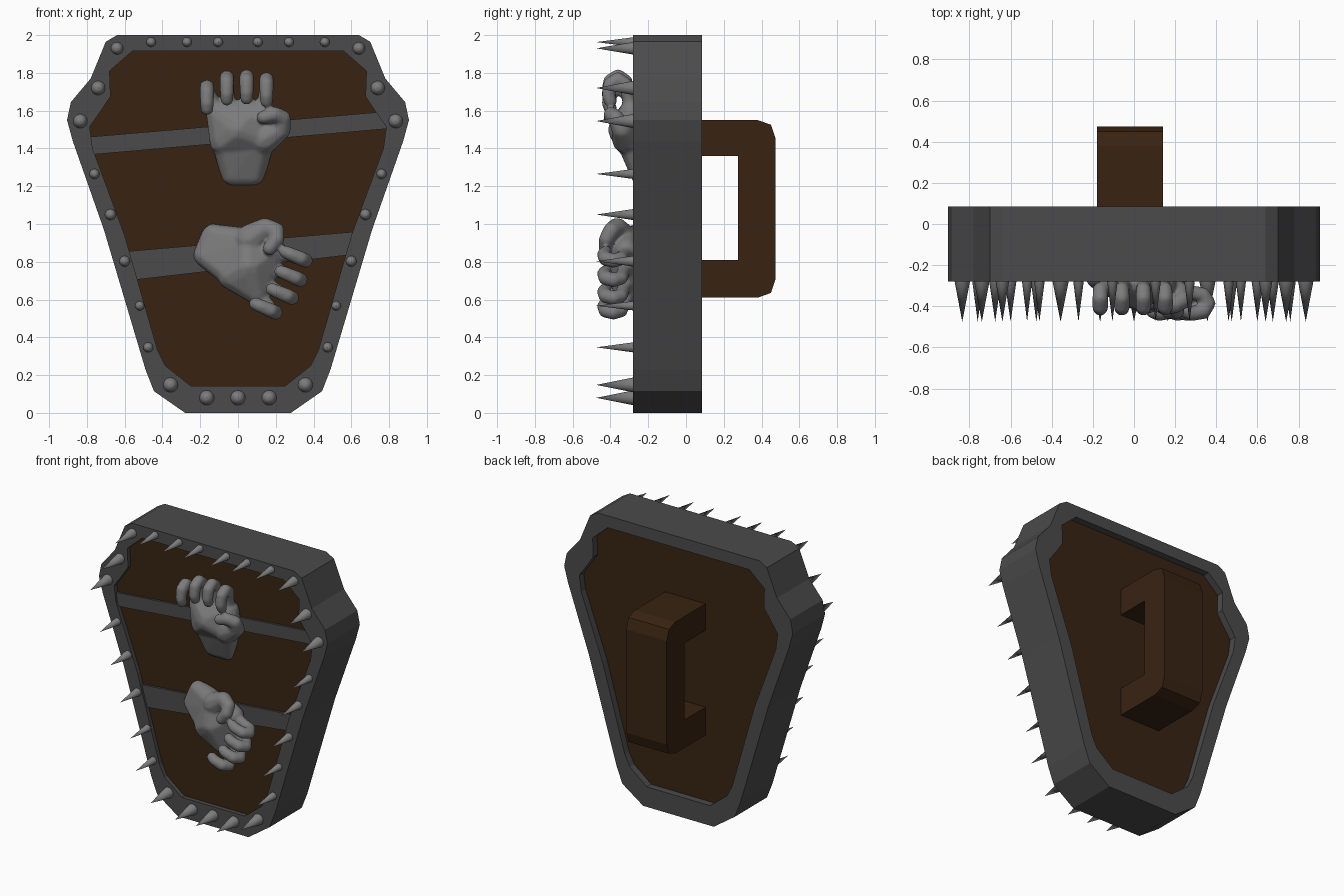
import bpy, bmesh, math
from mathutils import Vector, Matrix

if "Cube" in bpy.data.objects:
    bpy.data.objects.remove(bpy.data.objects["Cube"])


def material(name, rgb):
    m = bpy.data.materials.new(name)
    m.diffuse_color = (*rgb, 1)
    m.use_nodes = True
    m.node_tree.nodes["Principled BSDF"].inputs["Base Color"].default_value = m.diffuse_color
    return m


WOOD = material("dark_wood", (0.04, 0.017, 0.006))
IRON = material("dark_iron", (0.07, 0.07, 0.07))
STEEL = material("steel", (0.2, 0.2, 0.2))


def finish(bm, name, mat):
    bmesh.ops.recalc_face_normals(bm, faces=bm.faces)
    me = bpy.data.meshes.new(name)
    bm.to_mesh(me)
    bm.free()
    ob = bpy.data.objects.new(name, me)
    bpy.context.collection.objects.link(ob)
    me.materials.append(mat)
    return ob


def prism(name, ring, offset, mat):
    """Solid from a flat ring of 3D points pushed along offset."""
    bm = bmesh.new()
    a = [bm.verts.new(p) for p in ring]
    b = [bm.verts.new(Vector(p) + Vector(offset)) for p in ring]
    bm.faces.new(a)
    bm.faces.new(b[::-1])
    n = len(ring)
    for i in range(n):
        j = (i + 1) % n
        bm.faces.new((a[i], b[i], b[j], a[j]))
    return finish(bm, name, mat)


def mirrored(half):
    return half + [(-x, z) for x, z in reversed(half)]


# outlines of the shield, right half from top to bottom
OUTER = mirrored([(.64, 2), (.70, 1.965), (.78, 1.77), (.885, 1.645), (.905, 1.55),
                  (.875, 1.44), (.71, .97), (.49, .23), (.445, .115), (.28, 0)])
INNER = mirrored([(.56, 1.915), (.68, 1.81), (.675, 1.675), (.73, 1.593), (.785, 1.515),
                  (.77, 1.40), (.60, .94), (.425, .33), (.385, .25), (.25, .143)])
FRONT, BACK = -0.28, 0.085

# rim
bm = bmesh.new()
loops = [[bm.verts.new((x, y, z)) for x, z in ring]
         for ring, y in ((OUTER, FRONT), (OUTER, BACK), (INNER, BACK), (INNER, FRONT))]
n = len(OUTER)
for k in range(4):
    p, q = loops[k], loops[(k + 1) % 4]
    for i in range(n):
        j = (i + 1) % n
        bm.faces.new((p[i], p[j], q[j], q[i]))
finish(bm, "shield_rim", IRON)

# wooden panel, its edge tucked slightly into the rim
prism("wood_panel", [(x * 1.01, -0.25, 1 + (z - 1) * 1.01) for x, z in INNER],
      (0, 0.285, 0), WOOD)

# slanted iron bands
for name, pts in (("upper_band", [(-.80, 1.46), (-.80, 1.365), (.80, 1.505), (.80, 1.597)]),
                  ("lower_band", [(-.59, .855), (-.54, .705), (.58, .835), (.63, .96)])):
    prism(name, [(x, -0.265, z) for x, z in pts], (0, 0.05, 0), IRON)

# back handle
HANDLE = [(.02, 1.55), (.38, 1.55), (.45, 1.525), (.475, 1.45), (.475, .71), (.45, .635),
          (.38, .61), (.02, .61), (.02, .81), (.275, .81), (.275, 1.36), (.02, 1.36)]
prism("handle", [(-.18, y, z) for y, z in HANDLE], (.32, 0, 0), WOOD)

# spikes around the rim: x, z, base radius
SPIKES = [(.64, 1.93, .036), (.46, 1.963, .028), (.27, 1.963, .028), (.105, 1.963, .028),
          (.74, 1.72, .041), (.835, 1.545, .041), (.76, 1.265, .029), (.675, 1.05, .032),
          (.60, .803, .031), (.52, .567, .027), (.475, .347, .029), (.357, .148, .043),
          (.165, .08, .043), (0, .08, .043)]
bm = bmesh.new()
for x, z, r in SPIKES:
    for s in ((1, -1) if x else (1,)):
        bmesh.ops.create_cone(
            bm, cap_ends=True, segments=20, radius1=r, radius2=0, depth=0.215,
            matrix=Matrix.Translation((s * x, -0.3675, z)) @ Matrix.Rotation(math.pi / 2, 4, 'X'))
spikes = finish(bm, "rim_spikes", STEEL)


def ball(bm, p, r):
    return bmesh.ops.create_icosphere(bm, subdivisions=2, radius=r,
                                      matrix=Matrix.Translation(p))["verts"]


def chain(bm, pts):
    """Tapered tube of hulled balls through (x, y, z, radius) points."""
    for a, b in zip(pts, pts[1:]):
        hull(bm, [a, b])


def hull(bm, balls):
    part = bmesh.new()
    for x, y, z, r in balls:
        ball(part, (x, y, z), r)
    res = bmesh.ops.convex_hull(part, input=part.verts)
    loose = {e for e in res["geom_interior"] if isinstance(e, bmesh.types.BMVert)}
    bmesh.ops.delete(part, geom=list(loose), context='VERTS')
    tmp = bpy.data.meshes.new("tmp")
    part.to_mesh(tmp)
    part.free()
    bm.from_mesh(tmp)
    bpy.data.meshes.remove(tmp)


def hand(name, location, angle, flip):
    bm = bmesh.new()
    # palm and wrist
    hull(bm, [(-.055, -.23, -.235, .065), (.055, -.23, -.235, .065), (-.06, -.26, -.10, .07),
              (.06, -.26, -.10, .07), (-.10, -.29, -.04, .075), (.09, -.29, -.05, .085)])
    hull(bm, [(-.10, -.29, -.06, .08), (.10, -.29, -.05, .09), (-.13, -.29, .09, .068),
              (.11, -.29, .09, .066), (-.02, -.325, 0, .09)])
    # thumb curling in over the palm
    chain(bm, [(.11, -.31, -.05, .085), (.20, -.34, .0, .055), (.21, -.37, .06, .045),
               (.17, -.395, .08, .042), (.11, -.40, .065, .038)])
    # fingers: base x, tip x, top height
    for bx, tx, top in ((-.145, -.19, .22), (-.07, -.085, .27), (.02, .02, .275), (.105, .125, .26)):
        mx = (bx + tx) / 2
        chain(bm, [(bx, -.29, .10, .046), (mx, -.305, .17, .036), (tx, -.32, top - .02, .038),
                   (tx, -.36, top + .005, .04), (tx, -.40, top - .02, .04),
                   (tx, -.41, top - .08, .037), (tx, -.40, top - .11, .035)])
    ob = finish(bm, name, STEEL)
    m = Matrix.Translation(location) @ Matrix.Rotation(angle, 4, 'Y')
    if flip:
        m = m @ Matrix.Diagonal((-1, 1, 1, 1))
    ob.data.transform(m)
    if flip:
        ob.data.flip_normals()
    # fuse into one soft sculpted surface
    rm = ob.modifiers.new("fuse", 'REMESH')
    rm.mode = 'VOXEL'
    rm.voxel_size = 0.009
    rm.use_smooth_shade = True
    sm = ob.modifiers.new("soften", 'SMOOTH')
    sm.factor = 0.5
    sm.iterations = 6
    return ob


hand("upper_hand", (.026, 0, 1.50), 0, False)
hand("lower_hand", (.065, -.025, .795), math.radians(113), True)

# smooth the round spike sides
bpy.ops.object.select_all(action='DESELECT')
spikes.select_set(True)
bpy.context.view_layer.objects.active = spikes
bpy.ops.object.shade_smooth_by_angle(angle=math.radians(40))
